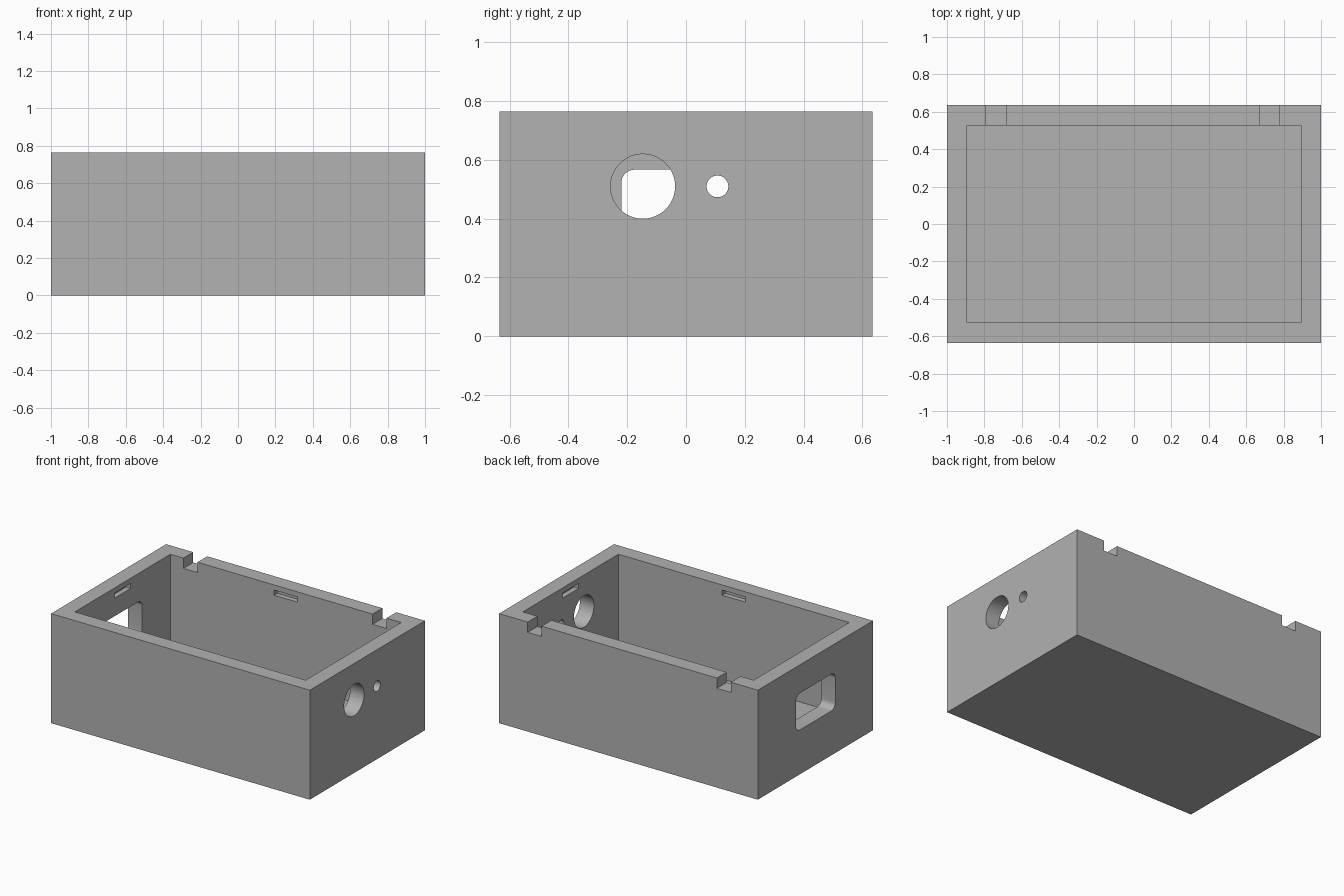
import bpy, bmesh, math
from mathutils import Matrix, Vector

if "Cube" in bpy.data.objects:
    bpy.data.objects.remove(bpy.data.objects["Cube"], do_unlink=True)

L, W, H = 1.0, 0.635, 0.765      # half length, half width, height
WALL = 0.108
SLOT = 0.036                     # depth and height of the snap slots


def make_object(name, bm):
    mesh = bpy.data.meshes.new(name)
    bm.to_mesh(mesh)
    bm.free()
    obj = bpy.data.objects.new(name, mesh)
    bpy.context.collection.objects.link(obj)
    return obj


def block(name, lo, hi, radius=0):
    """Box between two corners; radius rounds the edges running along x."""
    lo, hi = Vector(lo), Vector(hi)
    bm = bmesh.new()
    bmesh.ops.create_cube(bm, size=1)
    bmesh.ops.scale(bm, vec=hi - lo, verts=bm.verts)
    bmesh.ops.translate(bm, vec=(lo + hi) / 2, verts=bm.verts)
    if radius:
        edges = [e for e in bm.edges
                 if abs(e.verts[0].co.x - e.verts[1].co.x) > 0.01]
        bmesh.ops.bevel(bm, geom=edges, offset=radius, segments=8,
                        profile=0.5, affect='EDGES')
    return make_object(name, bm)


def rod(name, y, z, radius):
    """Cylinder along x through the +x wall."""
    bm = bmesh.new()
    bmesh.ops.create_cone(bm, cap_ends=True, segments=48, radius1=radius,
                          radius2=radius, depth=0.3,
                          matrix=Matrix.Translation((L - WALL / 2, y, z))
                          @ Matrix.Rotation(math.pi / 2, 4, 'Y'))
    return make_object(name, bm)


# Enclosure block
case = block("enclosure_box", (-L, -W, 0), (L, W, H))

ix, iy = L - WALL, W - WALL
sz = H - 2 * SLOT
cutters = [
    # Open cavity
    block("cavity_cutter", (-ix, -iy, WALL), (ix, iy, H + 0.2)),
    # Snap slots, one in the middle of each inner wall
    block("end_slot_cutter", (-ix - SLOT, -0.09, sz), (ix + SLOT, 0.09, sz + SLOT)),
    block("side_slot_cutter", (-0.09, -iy - SLOT, sz), (0.09, iy + SLOT, sz + SLOT)),
    # Rounded socket opening in the right end
    block("socket_cutter", (-L - 0.1, -0.22, 0.31), (-ix + 0.1, 0.215, 0.567), 0.045),
    # Round holes in the left end
    rod("large_hole_cutter", -0.147, 0.51, 0.11),
    rod("small_hole_cutter", 0.107, 0.51, 0.037),
]
# Notches in the back rim
for x in (-0.737, 0.725):
    cutters.append(block("notch_cutter", (x - 0.054, iy - 0.1, H - 0.072),
                         (x + 0.054, W + 0.1, H + 0.1)))

bpy.context.view_layer.objects.active = case
case.select_set(True)
for cutter in cutters:
    cutter.hide_render = True
    mod = case.modifiers.new("cut", 'BOOLEAN')
    mod.operation = 'DIFFERENCE'
    mod.solver = 'EXACT'
    mod.object = cutter
    bpy.ops.object.modifier_apply(modifier=mod.name)
    bpy.data.objects.remove(cutter, do_unlink=True)

# Grey plastic
grey = bpy.data.materials.new("grey_plastic")
grey.use_nodes = True
color = (0.445, 0.445, 0.445, 1)
grey.diffuse_color = color
grey.node_tree.nodes["Principled BSDF"].inputs["Base Color"].default_value = color
case.data.materials.clear()
case.data.materials.append(grey)

bpy.ops.object.shade_smooth_by_angle(angle=math.radians(30))
